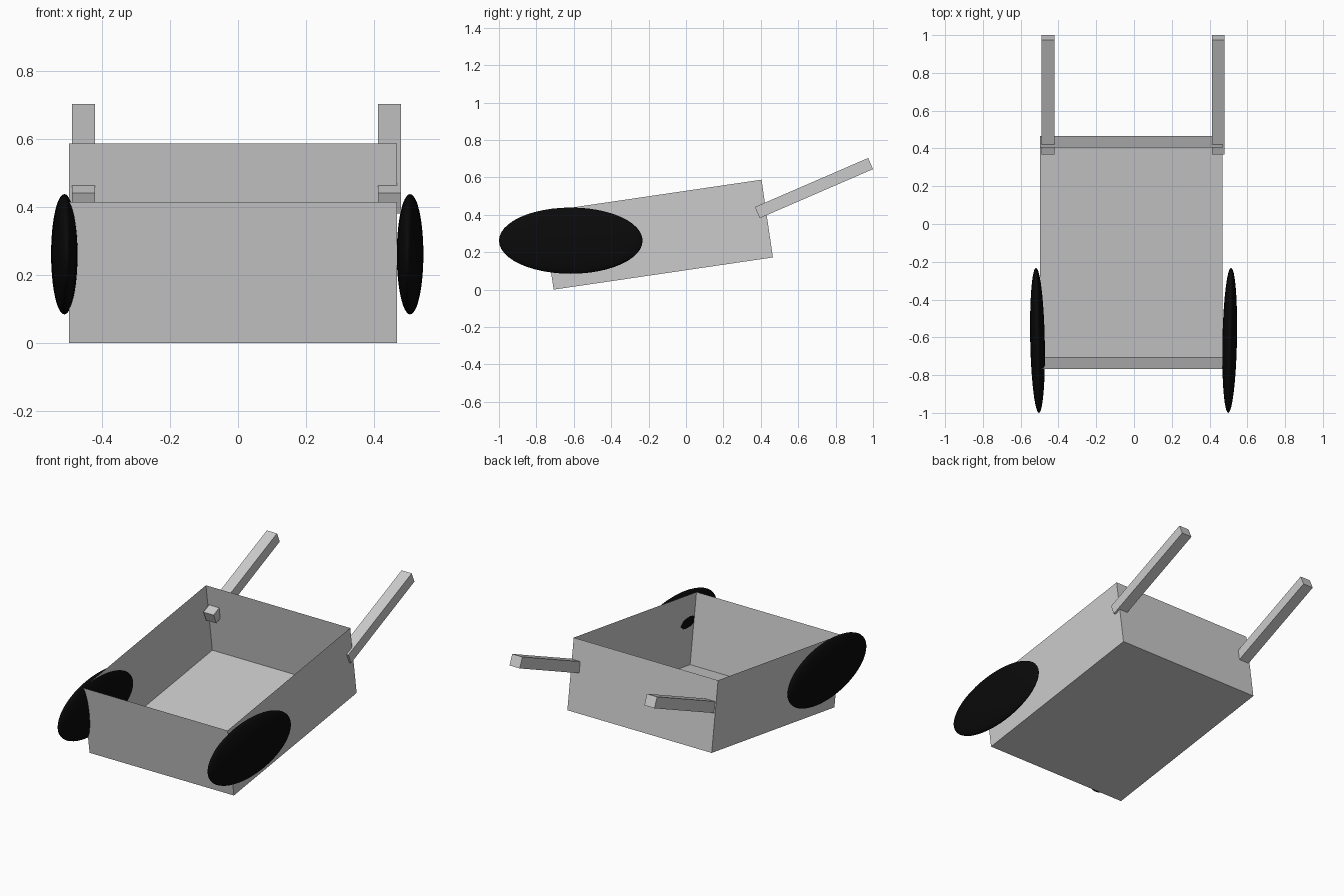
import bpy, bmesh, math
from mathutils import Matrix

if "Cube" in bpy.data.objects:
    bpy.data.objects.remove(bpy.data.objects["Cube"])


def add_box(name, size, location, tilt, open_top=False):
    """Box tilted about x; optionally without its top face."""
    bm = bmesh.new()
    bmesh.ops.create_cube(bm, size=1, matrix=Matrix.Diagonal((*size, 1)))
    if open_top:
        top = [f for f in bm.faces if f.normal.z > 0.9]
        bmesh.ops.delete(bm, geom=top, context='FACES_ONLY')
    mesh = bpy.data.meshes.new(name)
    bm.to_mesh(mesh)
    bm.free()
    obj = bpy.data.objects.new(name, mesh)
    obj.location = location
    obj.rotation_euler.x = tilt
    bpy.context.collection.objects.link(obj)
    return obj


black = bpy.data.materials.new("black_rubber")
black.diffuse_color = (0.003, 0.003, 0.003, 1)
black.use_nodes = True
black.node_tree.nodes["Principled BSDF"].inputs["Base Color"].default_value = black.diffuse_color


def add_wheel(name, x, yaw):
    """Flattened ellipsoid wheel, slightly toed."""
    bpy.ops.mesh.primitive_uv_sphere_add(
        segments=48, ring_count=24, location=(x, -0.616, 0.262),
        rotation=(0, 0, yaw))
    obj = bpy.context.object
    obj.name = name
    obj.scale = (0.0385, 0.384, 0.177)
    obj.data.materials.append(black)
    bpy.ops.object.shade_smooth()


# Open, thin-walled tray leaning forward
add_box("cart_tray", (0.965, 1.185, 0.42), (-0.0145, -0.152, 0.294),
        math.radians(8.35), open_top=True)

# Two handles through the back wall
for side, x in (("left", -0.455), ("right", 0.446)):
    add_box(side + "_handle", (0.068, 0.66, 0.065), (x, 0.684, 0.543),
            math.radians(23.4))

# Two wheels near the front
add_wheel("left_wheel", -0.511, 0.02)
add_wheel("right_wheel", 0.5065, -0.02)
